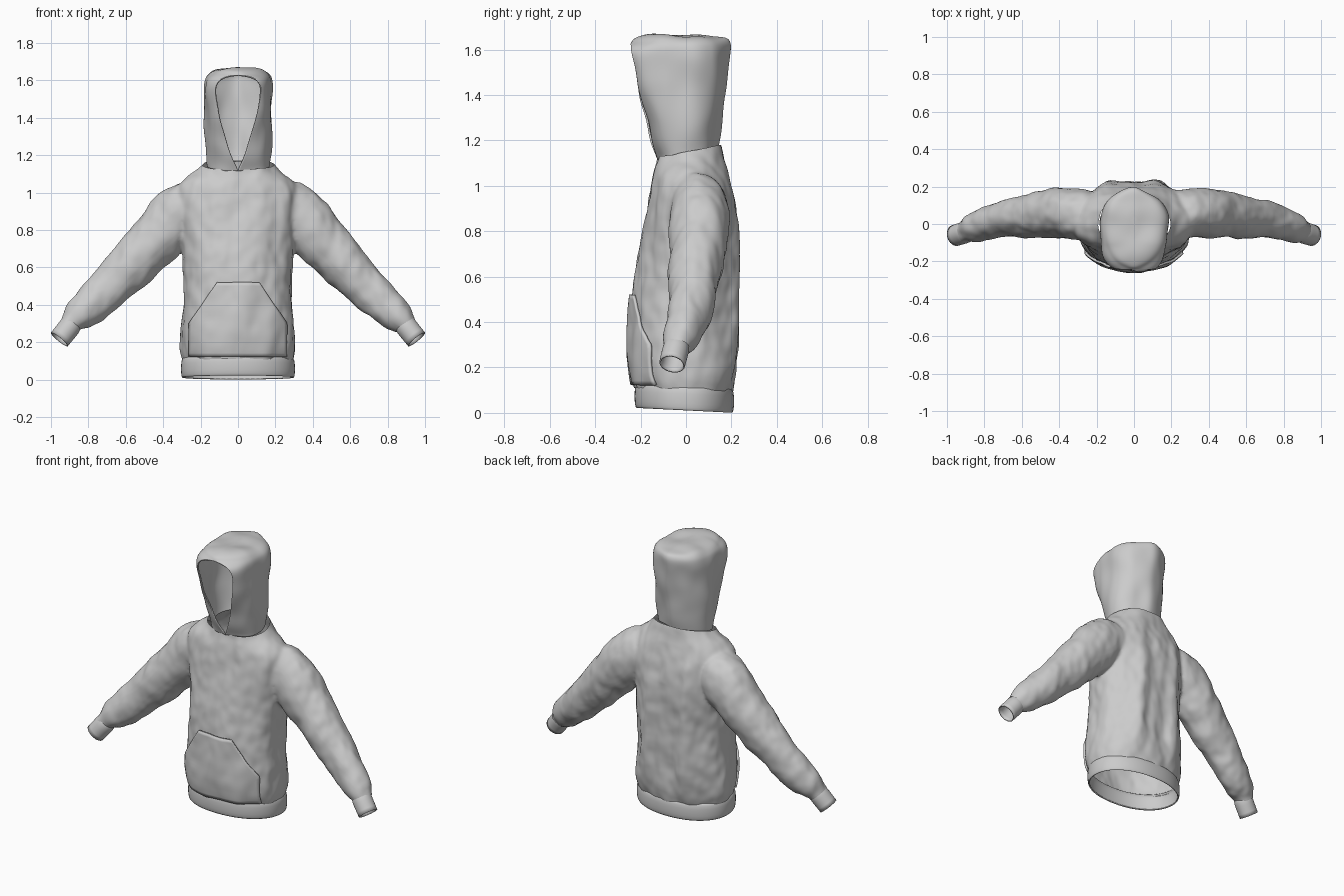
import bpy, bmesh
from math import sin, cos, pi, exp
from mathutils import Vector, noise
from mathutils.bvhtree import BVHTree

cube = bpy.data.objects.get("Cube")
if cube:
    bpy.data.objects.remove(cube)

fabric = bpy.data.materials.new("grey_fabric")
fabric.use_nodes = True
fabric.diffuse_color = (0.6, 0.6, 0.6, 1)
fabric.node_tree.nodes["Principled BSDF"].inputs["Base Color"].default_value = (0.6, 0.6, 0.6, 1)


def loft(bm, rings, closed=True, caps=(False, False)):
    """Skin a list of point rings with quads."""
    rows = [[bm.verts.new(p) for p in ring] for ring in rings]
    n = len(rows[0])
    for a, b in zip(rows, rows[1:]):
        for i in range(n if closed else n - 1):
            j = (i + 1) % n
            bm.faces.new((a[i], a[j], b[j], b[i]))
    for cap, row in zip(caps, (rows[0], rows[-1])):
        if cap:
            bm.faces.new(row)


def make(name, bm):
    bmesh.ops.remove_doubles(bm, verts=bm.verts, dist=0.0005)
    bmesh.ops.recalc_face_normals(bm, faces=bm.faces)
    mesh = bpy.data.meshes.new(name)
    bm.to_mesh(mesh)
    bm.free()
    mesh.materials.append(fabric)
    mesh.shade_smooth()
    ob = bpy.data.objects.new(name, mesh)
    bpy.context.collection.objects.link(ob)
    return ob


def modify(ob, kind, **settings):
    mod = ob.modifiers.new(kind.title(), kind)
    for key, value in settings.items():
        setattr(mod, key, value)


def bake(ob):
    """Turn the modified shape into plain mesh data."""
    graph = bpy.context.evaluated_depsgraph_get()
    mesh = bpy.data.meshes.new_from_object(ob.evaluated_get(graph))
    ob.modifiers.clear()
    ob.data = mesh
    mesh.shade_smooth()


def wrinkle(ob, amount, scale):
    """Push the cloth in and out along its normals."""
    moves = [v.normal * amount * noise.noise(Vector(c * s for c, s in zip(v.co, scale)))
             for v in ob.data.vertices]
    for v, move in zip(ob.data.vertices, moves):
        v.co += move


def torso_ring(z, w, front, back, tilt=0, n=32):
    """Rounded horizontal section, deeper at front or back as given."""
    ring = []
    for i in range(n):
        c, s = cos(2 * pi * i / n), sin(2 * pi * i / n)
        x = w * abs(c) ** 0.93 * (1 if c > 0 else -1)
        y = (back if s > 0 else -front) * abs(s) ** 0.93 * (1 if s > 0 else -1)
        ring.append(Vector((x, y, z + tilt * y)))
    return ring


def tube_rings(path, side=1, n=20):
    """Rings along (x, y, z, radius, depth) stations, square to the path."""
    pts = [Vector(p[:3]) for p in path]
    rings = []
    for i, (p, station) in enumerate(zip(pts, path)):
        t = pts[min(i + 1, len(pts) - 1)] - pts[max(i - 1, 0)]
        up = Vector((-t.z, 0, t.x)).normalized()
        out = t.normalized().cross(up)
        ring = []
        for k in range(n):
            a = 2 * pi * k / n
            q = p + up * cos(a) * station[3] + out * sin(a) * station[4]
            ring.append(Vector((q.x * side, q.y, q.z)))
        rings.append(ring)
    return rings


# Body and sleeves, fused into one skin
torso = [(.04, .29, -.22, .20), (.11, .295, -.225, .205), (.15, .314, -.242, .225),
         (.3, .303, -.252, .232), (.5, .288, -.242, .235), (.7, .293, -.207, .238),
         (.85, .317, -.182, .236), (.97, .335, -.162, .215), (1.05, .31, -.15, .19),
         (1.1, .25, -.14, .17, .1), (1.14, .192, -.132, .155, .2), (1.22, .165, -.125, .14, .2)]
sleeve = [(.16, .04, .98, .12, .11), (.30, .055, .90, .168, .14), (.38, .06, .82, .155, .14),
          (.5, .05, .685, .135, .125), (.63, .035, .55, .122, .107), (.75, .015, .43, .108, .096),
          (.84, -.015, .35, .092, .086), (.87, -.03, .32, .078, .075),
          (.893, -.04, .295, .057, .057), (.94, -.05, .24, .05, .05)]
bm = bmesh.new()
loft(bm, [torso_ring(*row) for row in torso], caps=(True, True))
for side in (1, -1):
    loft(bm, tube_rings(sleeve, side), caps=(True, True))
body = make("body_and_sleeves", bm)
modify(body, 'SUBSURF', levels=2)
modify(body, 'REMESH', mode='VOXEL', voxel_size=0.011)
modify(body, 'SMOOTH', factor=0.5, iterations=6)
bake(body)

# Open the hem, neck and wrists
bm = bmesh.new()
bm.from_mesh(body.data)
cuts = [((0, 0, .1), (0, -.05, -1)), ((0, 0, 1.15), (0, -.2, 1)),
        ((.9, -.04, .285), (.63, -.15, -.76)), ((-.9, -.04, .285), (-.63, -.15, -.76))]
for co, no in cuts:
    bmesh.ops.bisect_plane(bm, geom=bm.verts[:] + bm.edges[:] + bm.faces[:],
                           plane_co=co, plane_no=no, clear_outer=True)

# Drape of the back: hollow spine, full shoulder blades, hanging folds
for v in bm.verts:
    x, y, z = v.co
    if y > 0.05 and abs(x) < 0.28:
        fade = max(0, min(1, (z - .1) * 5, (1.08 - z) * 4)) * min(1, (.28 - abs(x)) * 12)
        v.co.y += fade * (.014 * exp(-((abs(x) - .15) / .06) ** 2)
                          - .014 * exp(-(x / .06) ** 2) + .005 * sin(x * 48 + z * 3))
bm.to_mesh(body.data)
bm.free()
body.data.shade_smooth()
wrinkle(body, .012, (9, 9, 4))
wrinkle(body, .005, (20, 20, 14))

# Front pocket laid over the body, with slanted hand openings
bm = bmesh.new()
bm.from_mesh(body.data)
tree = BVHTree.FromBMesh(bm)
bm.free()
rows = []
for i in range(21):
    z = .125 + .395 * i / 20
    half = .255 if z < .3 else .255 - .145 * (z - .3) / .22
    row = []
    for k in range(33):
        x = half * (k / 16 - 1)
        hit, normal, *_ = tree.ray_cast(Vector((x, -1, z)), Vector((0, 1, 0)))
        row.append(hit + normal * (.007 if normal.y < 0 else -.007))
    rows.append(row)
bm = bmesh.new()
loft(bm, rows, closed=False)
pocket = make("front_pocket", bm)
modify(pocket, 'SOLIDIFY', thickness=.012, offset=0)

# Hem band
bm = bmesh.new()
loft(bm, [torso_ring(z, w, -d - .01, d - .005, -.05) for z, w, d in
          ((.118, .292, .207), (.108, .304, .216), (.06, .307, .219),
           (.02, .305, .216), (.011, .3, .21))])
hem = make("hem_band", bm)
modify(hem, 'SUBSURF', levels=1, render_levels=1)
modify(hem, 'SOLIDIFY', thickness=.008, offset=-1)
bake(hem)

# Wrist cuffs
bm = bmesh.new()
cuff_path = [(.885, -.038, .303, .052, .052), (.895, -.042, .29, .061, .06),
             (.925, -.052, .252, .059, .059), (.955, -.061, .215, .059, .058)]
for side in (1, -1):
    loft(bm, tube_rings(cuff_path, side))
cuffs = make("wrist_cuffs", bm)
modify(cuffs, 'SUBSURF', levels=1, render_levels=1)
modify(cuffs, 'SOLIDIFY', thickness=.007, offset=-1)
bake(cuffs)


def bend(a, b, c, t):
    return a * (1 - t) ** 2 + b * 2 * t * (1 - t) + c * t * t


def hood_ring(z, tilt, opening, w, front, back, n=8):
    """Horizontal section, open at the face and pointed at the back seam."""
    edge, cheek = Vector((opening, front)), Vector((w * .96, front * .85))
    widest, rear = Vector((w, 0)), Vector((w, back * .75))
    seam = Vector((0, back))
    half = [bend(edge, cheek, widest, i / n) for i in range(n)]
    half += [bend(widest, rear, seam, i / n) for i in range(n + 1)]
    full = half + [Vector((-p.x, p.y)) for p in reversed(half[:-1])]
    return [Vector((p.x, p.y, z + tilt * p.y)) for p in full]


# Hood with teardrop face opening
hood_rows = [(1.14, .2, 0, .172, -.13, .142), (1.165, .18, .01, .174, -.135, .145),
             (1.22, .1, .04, .176, -.152, .152), (1.32, .04, .077, .179, -.184, .166),
             (1.42, 0, .103, .182, -.208, .181), (1.52, 0, .126, .185, -.227, .195),
             (1.58, 0, .122, .185, -.237, .203), (1.615, 0, .088, .179, -.242, .204),
             (1.633, 0, 0, .168, -.243, .2), (1.652, 0, 0, .145, -.236, .19),
             (1.664, 0, 0, .1, -.19, .15), (1.666, 0, 0, .03, -.1, .08)]
bm = bmesh.new()
loft(bm, [hood_ring(*row) for row in hood_rows], closed=False, caps=(False, True))
hood = make("hood", bm)
modify(hood, 'SUBSURF', levels=2, render_levels=2)
bake(hood)
wrinkle(hood, .012, (9, 9, 7))
modify(hood, 'SOLIDIFY', thickness=.007, offset=-1)
bake(hood)
